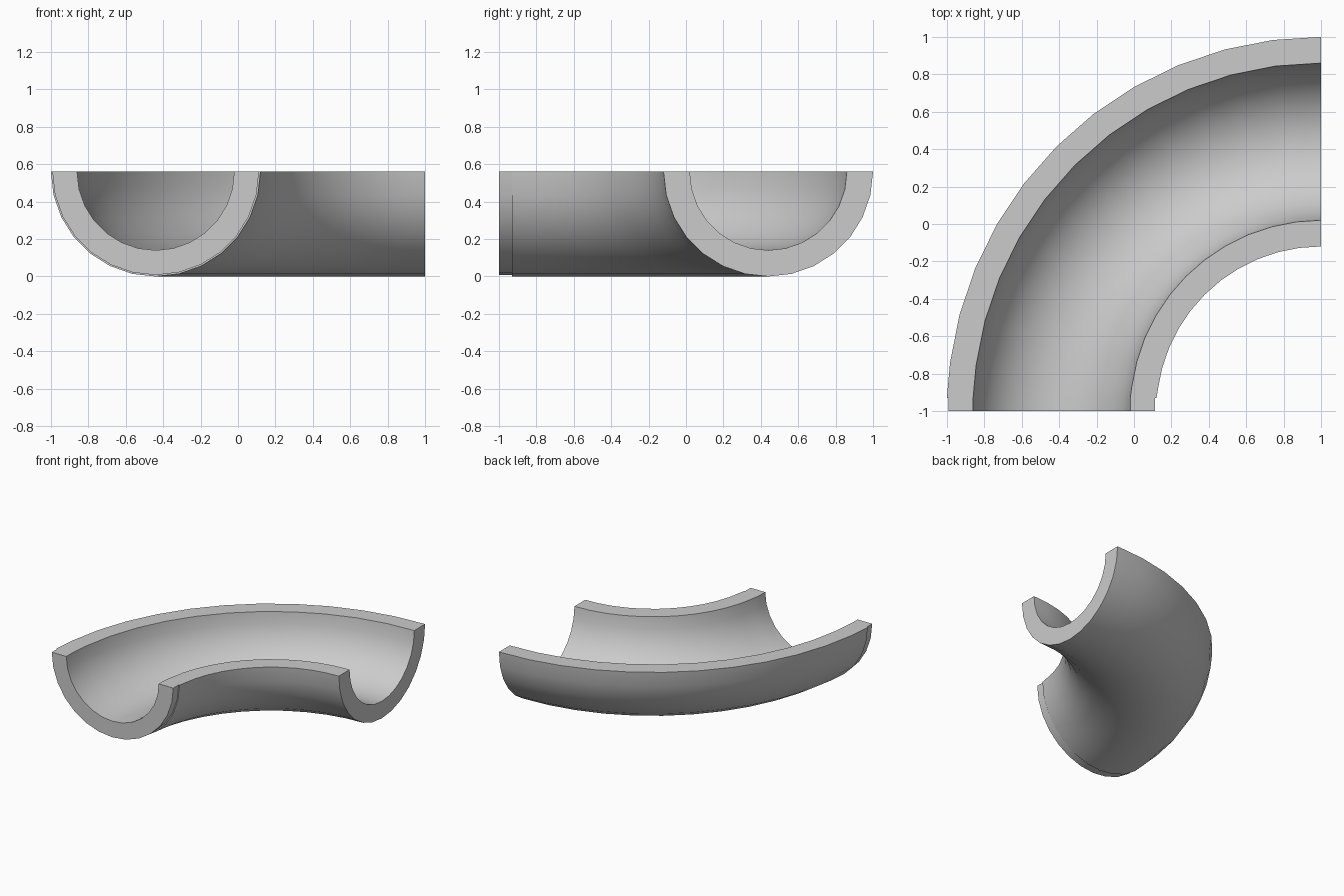
import bpy, bmesh
from math import sin, cos, pi, radians

cube = bpy.data.objects.get("Cube")
if cube:
    bpy.data.objects.remove(cube, do_unlink=True)

BEND = 1.44            # radius of the channel centre line
OUTER, INNER = 0.56, 0.42
SPIGOT = 0.552         # slightly thinner front end
SPIGOT_LEN = 0.07
ARC_STEPS, BEND_STEPS = 14, 12

grey = bpy.data.materials.new("light_grey")
grey.use_nodes = True
colour = (0.6, 0.6, 0.6, 1)
grey.diffuse_color = colour
grey.node_tree.nodes["Principled BSDF"].inputs["Base Color"].default_value = colour


def section(outer):
    """Closed half-ring profile as (radial offset, height)."""
    angles = [pi * i / ARC_STEPS for i in range(ARC_STEPS + 1)]
    out = [(-outer * cos(a), OUTER - outer * sin(a)) for a in angles]
    bore = [(-INNER * cos(a), OUTER - INNER * sin(a)) for a in reversed(angles)]
    return out + bore


# Stations along the bend: turn angle, forward shift, outer radius
stations = [(0, 0, SPIGOT), (0, SPIGOT_LEN, SPIGOT), (0, SPIGOT_LEN, OUTER)]
stations += [(90 * i / BEND_STEPS, 0, OUTER) for i in range(1, BEND_STEPS + 1)]

# Sweep the half-ring around the corner
bm = bmesh.new()
rings = []
for turn, shift, outer in stations:
    t = radians(turn)
    rings.append([bm.verts.new((1 - (BEND + d) * cos(t),
                                -1 + (BEND + d) * sin(t) + shift, z))
                  for d, z in section(outer)])
n = len(rings[0])
for a, b in zip(rings, rings[1:]):
    for i in range(n):
        j = (i + 1) % n
        bm.faces.new((a[i], a[j], b[j], b[i]))

# Flat end faces, one quad per profile step
for ring in (rings[0], rings[-1]):
    for i in range(ARC_STEPS):
        bm.faces.new((ring[i], ring[i + 1], ring[n - 2 - i], ring[n - 1 - i]))

bmesh.ops.remove_doubles(bm, verts=bm.verts, dist=0.0001)
bmesh.ops.recalc_face_normals(bm, faces=bm.faces)
mesh = bpy.data.meshes.new("curved_half_pipe")
bm.to_mesh(mesh)
bm.free()
mesh.materials.append(grey)
pipe = bpy.data.objects.new("curved_half_pipe", mesh)
bpy.context.collection.objects.link(pipe)

# Smooth walls with crisp rims
bpy.ops.object.select_all(action="DESELECT")
pipe.select_set(True)
bpy.context.view_layer.objects.active = pipe
bpy.ops.object.shade_smooth_by_angle(angle=radians(30))
